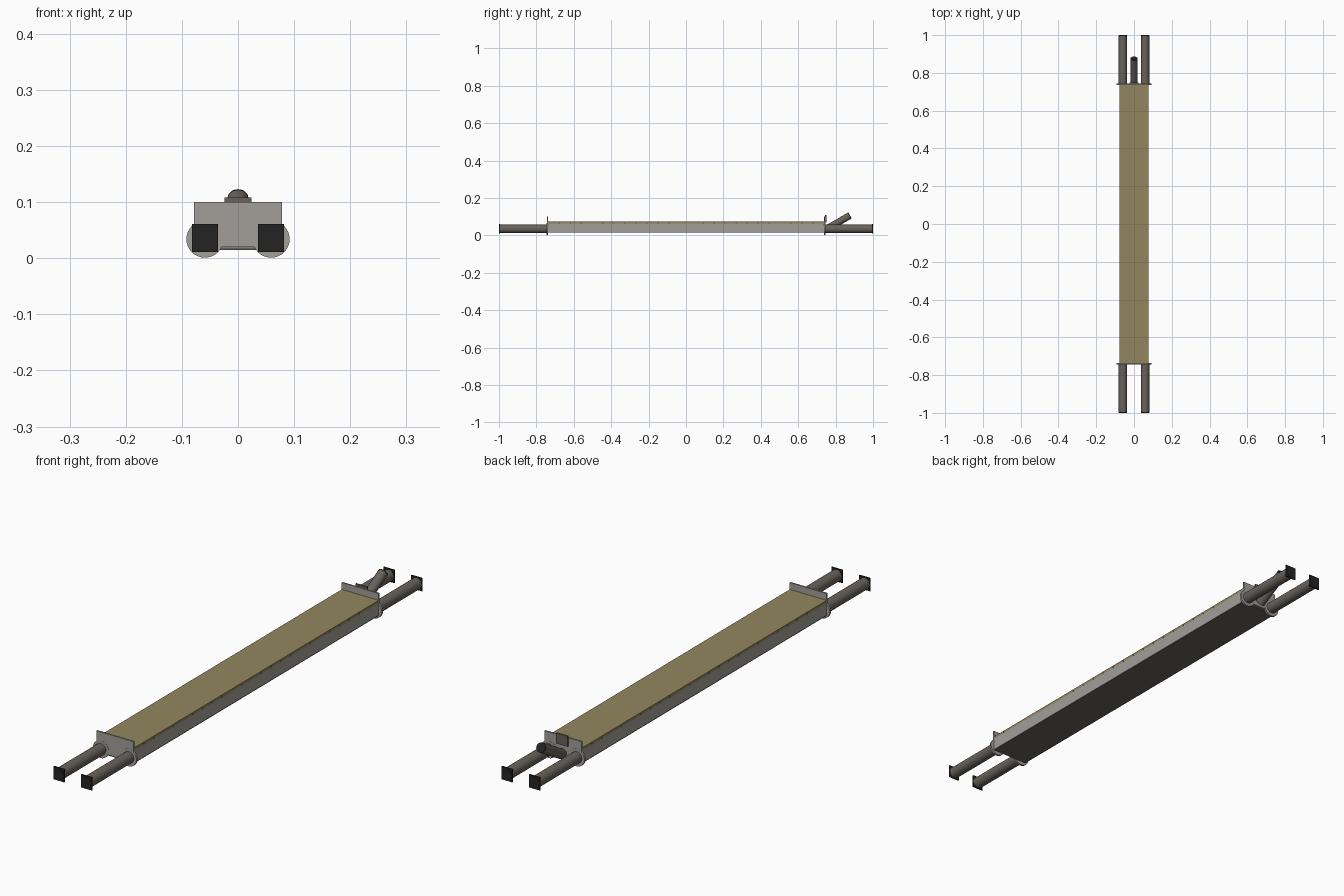
import bpy
import math
from mathutils import Vector

cube = bpy.data.objects.get("Cube")
if cube:
    bpy.data.objects.remove(cube, do_unlink=True)


def material(name, rgb):
    m = bpy.data.materials.new(name)
    m.use_nodes = True
    colour = (*rgb, 1)
    m.diffuse_color = colour
    m.node_tree.nodes["Principled BSDF"].inputs["Base Color"].default_value = colour
    return m


GREY = material("light grey steel", (0.36, 0.345, 0.32))
BROWN = material("brown grey steel", (0.14, 0.122, 0.105))
TAN = material("tan decking", (0.29, 0.24, 0.115))
BLACK = material("black rubber", (0.017, 0.017, 0.017))


def box(name, mat, low, high):
    low, high = Vector(low), Vector(high)
    bpy.ops.mesh.primitive_cube_add(size=1, location=(low + high) / 2)
    ob = bpy.context.object
    ob.name = name
    ob.scale = high - low
    bpy.ops.object.transform_apply(location=False, rotation=False, scale=True)
    ob.data.materials.append(mat)
    return ob


def cylinder(name, mat, start, end, radius):
    start, end = Vector(start), Vector(end)
    axis = end - start
    bpy.ops.mesh.primitive_cylinder_add(vertices=32, radius=radius,
                                        depth=axis.length, location=(start + end) / 2)
    ob = bpy.context.object
    ob.name = name
    ob.rotation_euler = axis.to_track_quat('Z', 'Y').to_euler()
    ob.data.materials.append(mat)
    bpy.ops.object.shade_smooth_by_angle(angle=math.radians(35))
    return ob


HALF = 0.738      # half length of the body
WIDTH = 0.078     # half width of the body
TUBE_X, TUBE_Z = 0.059, 0.035

# Long body, underside panel and deck
box("body", GREY, (-WIDTH, -HALF, 0.019), (WIDTH, HALF, 0.064))
box("underside_panel", BROWN, (-WIDTH, -HALF, 0.015), (WIDTH, HALF, 0.019))
box("deck_sheet", TAN, (-WIDTH, -HALF, 0.070), (WIDTH, HALF, 0.074))

# Row of boards under the deck sheet
board = box("deck_boards", TAN, (-WIDTH, -HALF, 0.064), (WIDTH, -HALF + 0.057, 0.070))
rows = board.modifiers.new("Rows", 'ARRAY')
rows.count = 25
rows.use_relative_offset = False
rows.use_constant_offset = True
rows.constant_offset_displace = (0, (2 * HALF - 0.057) / 24, 0)

# End plates, round flanges, tubes and square stops at both ends
for end, side in (("front", -1), ("back", 1)):
    box(f"{end}_end_plate", GREY, (-WIDTH, side * 0.741 - 0.003, 0.02),
        (WIDTH, side * 0.741 + 0.003, 0.1))
    for hand, sx in (("left", 1), ("right", -1)):
        x = sx * TUBE_X
        label = f"{end}_{hand}"
        cylinder(f"{label}_flange", GREY, (x, side * 0.737, 0.034),
                 (x, side * 0.745, 0.034), 0.033)
        cylinder(f"{label}_tube", BROWN, (x, side * 0.74, TUBE_Z),
                 (x, side * 0.996, TUBE_Z), 0.022)
        box(f"{label}_stop", BLACK, (x - 0.023, side * 0.997 - 0.002, 0.011),
            (x + 0.023, side * 0.997 + 0.002, 0.061))
        cylinder(f"{label}_stop_face", BLACK, (x, side * 0.998, TUBE_Z),
                 (x, side, TUBE_Z), 0.021)

# Back bracket and sloping lever with a black cap
box("lever_bracket", BROWN, (-0.024, 0.744, 0.068), (0.024, 0.75, 0.108))
foot, tip = Vector((0, 0.75, 0.034)), Vector((0, 0.877, 0.107))
neck = foot.lerp(tip, 0.97)
cylinder("lever", BROWN, foot, neck, 0.0185)
cylinder("lever_cap", BLACK, neck, tip, 0.0185)
